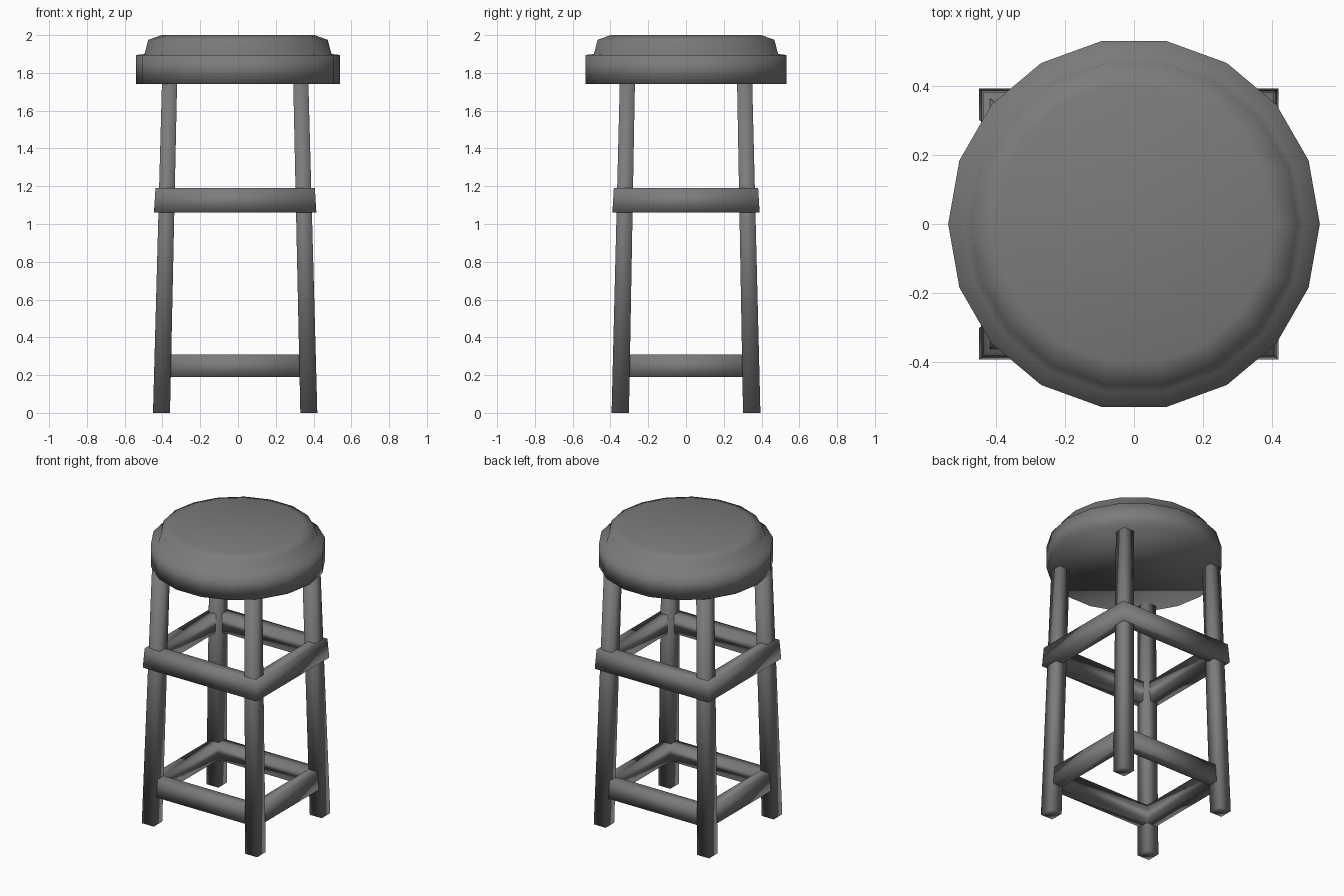
import bpy
import bmesh
import math

old = bpy.data.objects.get("Cube")
if old:
    bpy.data.objects.remove(old, do_unlink=True)

grey = bpy.data.materials.new("dark_grey")
grey.use_nodes = True
colour = (0.2, 0.2, 0.2, 1)
grey.diffuse_color = colour
grey.node_tree.nodes["Principled BSDF"].inputs["Base Color"].default_value = colour

CX = -0.015  # centre of the leg frame


def finish(name, bm):
    bmesh.ops.recalc_face_normals(bm, faces=bm.faces)
    for f in bm.faces:
        f.smooth = True
    mesh = bpy.data.meshes.new(name)
    bm.to_mesh(mesh)
    bm.free()
    mesh.materials.append(grey)
    obj = bpy.data.objects.new(name, mesh)
    bpy.context.collection.objects.link(obj)
    return obj


def bridge(bm, a, b):
    n = len(a)
    for i in range(n):
        j = (i + 1) % n
        bm.faces.new((a[i], a[j], b[j], b[i]))


def rect(bm, cx, cy, hx, hy, z):
    return [bm.verts.new((cx + sx * hx, cy + sy * hy, z))
            for sx, sy in ((-1, -1), (1, -1), (1, 1), (-1, 1))]


def leg(name, sx, sy):
    """Square leg leaning in towards the seat."""
    bm = bmesh.new()
    low = rect(bm, CX + sx * 0.39, sy * 0.348, 0.045, 0.046, 0)
    top = rect(bm, CX + sx * 0.347, sy * 0.31, 0.04, 0.04, 1.77)
    bridge(bm, low, top)
    bm.faces.new(low)
    bm.faces.new(top)
    finish(name, bm)


def frame(name, hx, hy, z0, z1, thick):
    """Four mitred bars joined into a tapered rectangle."""
    bm = bmesh.new()
    lean = 0.008
    loops = [rect(bm, CX, 0, hx - t - s, hy - t - s, z)
             for t, s, z in ((0, 0, z0), (0, lean, z1),
                             (thick, lean, z1), (thick, 0, z0))]
    for i in range(4):
        bridge(bm, loops[i], loops[(i + 1) % 4])
    finish(name, bm)


def seat():
    """Eighteen-sided seat with a stepped, rounded cushion."""
    bm = bmesh.new()
    sides = 18
    profile = [(0.54, 1.74), (0.54, 1.895), (0.495, 1.9),
               (0.475, 1.975), (0.405, 2.0)]
    loops = [[bm.verts.new((r * math.cos(i * math.tau / sides),
                            r * math.sin(i * math.tau / sides), z))
              for i in range(sides)] for r, z in profile]
    for a, b in zip(loops, loops[1:]):
        bridge(bm, a, b)
    bm.faces.new(loops[0])
    bm.faces.new(loops[-1])
    finish("seat", bm)


# Legs
for sx, side in ((-1, "right"), (1, "left")):
    for sy, end in ((-1, "front"), (1, "back")):
        leg(f"{end}_{side}_leg", sx, sy)

# Band around the legs and rungs between them
frame("middle_band", 0.43, 0.39, 1.06, 1.19, 0.075)
frame("lower_rungs", 0.415, 0.37, 0.19, 0.31, 0.07)

seat()
